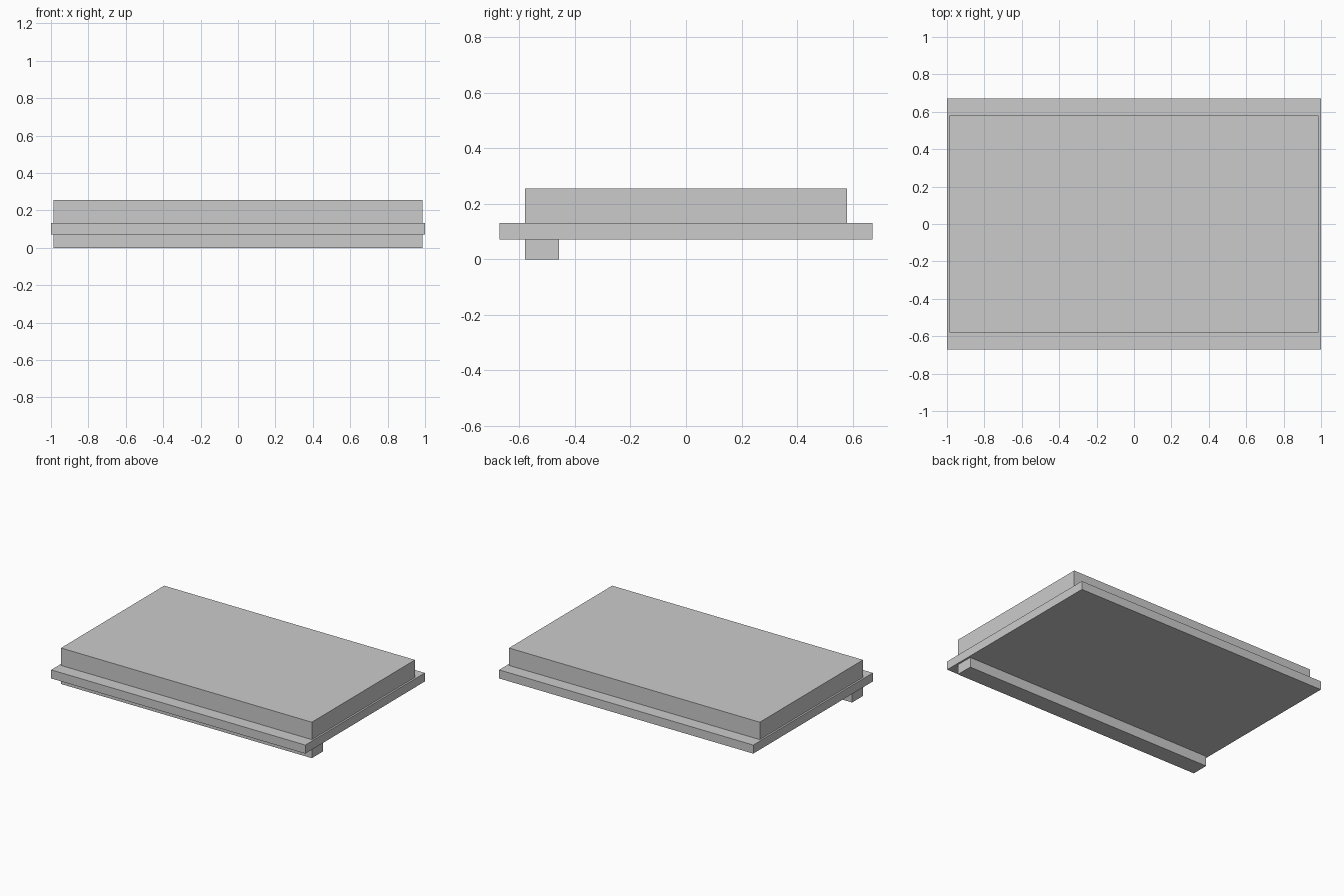
import bpy
import bmesh
from mathutils import Matrix, Vector

default_cube = bpy.data.objects.get("Cube")
if default_cube:
    bpy.data.objects.remove(default_cube, do_unlink=True)

# Single grey finish
grey = bpy.data.materials.new("plain_grey")
grey.use_nodes = True
colour = (0.6, 0.6, 0.6, 1)
grey.diffuse_color = colour
grey.node_tree.nodes["Principled BSDF"].inputs["Base Color"].default_value = colour


def box(name, low, high):
    """Flat-shaded box between two opposite corners."""
    low, high = Vector(low), Vector(high)
    bm = bmesh.new()
    bmesh.ops.create_cube(bm, size=1, matrix=Matrix.Diagonal((*(high - low), 1)))
    mesh = bpy.data.meshes.new(name)
    bm.to_mesh(mesh)
    bm.free()
    mesh.materials.append(grey)
    obj = bpy.data.objects.new(name, mesh)
    obj.location = (low + high) / 2
    bpy.context.collection.objects.link(obj)
    return obj


inset_x, inset_y = 0.987, 0.58
slab_bottom, slab_top = 0.071, 0.132

# Wide slab, raised block on top, and the strip under its front edge
box("base_slab", (-1, -0.672, slab_bottom), (1, 0.672, slab_top))
box("upper_block", (-inset_x, -inset_y, slab_top), (inset_x, inset_y, 0.256))
box("front_strip", (-inset_x, -inset_y, 0), (inset_x, -0.457, slab_bottom))
